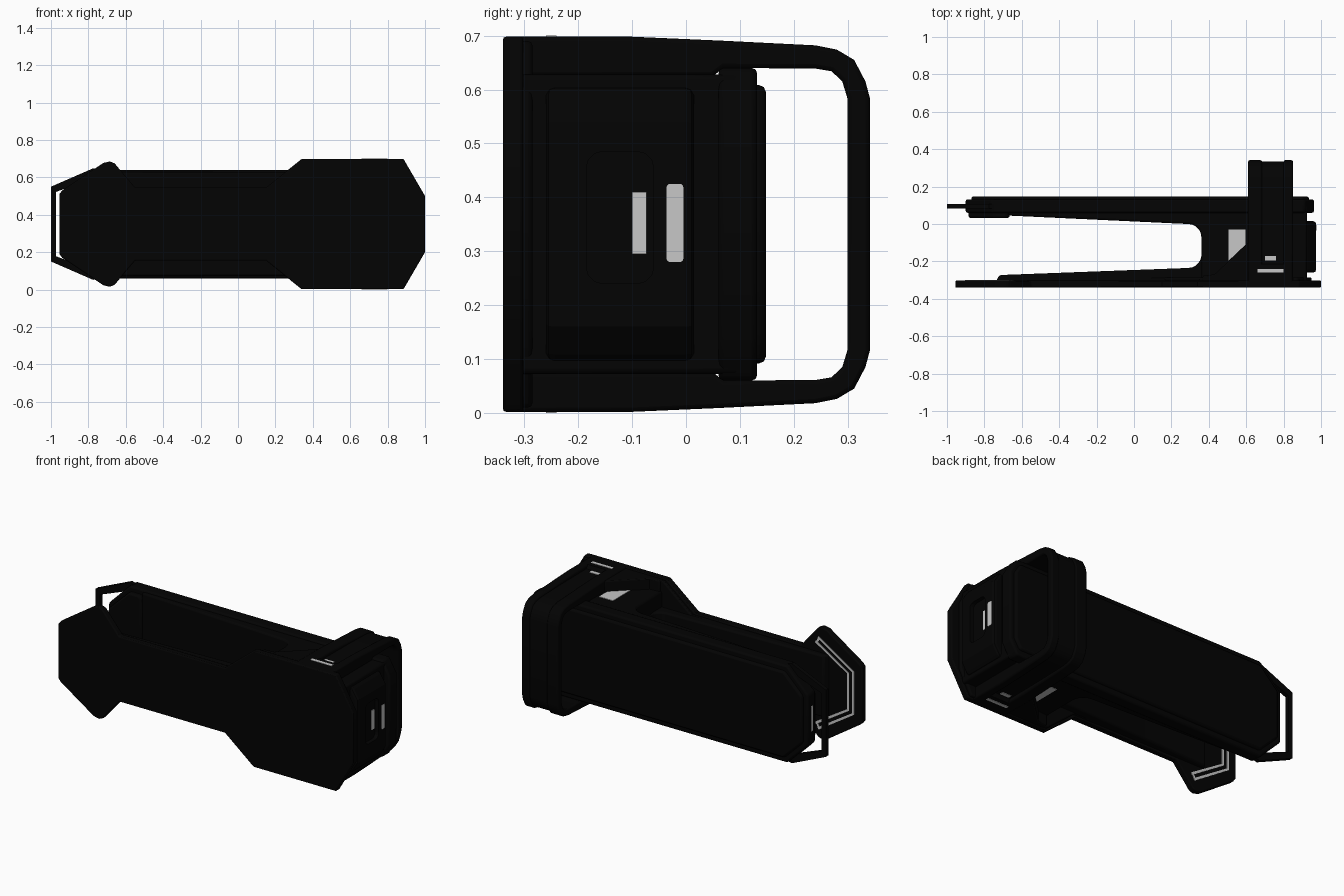
import bpy, bmesh, math

if "Cube" in bpy.data.objects:
    bpy.data.objects.remove(bpy.data.objects["Cube"])

MID = 0.35  # mirror height


def material(name, value):
    m = bpy.data.materials.new(name)
    m.diffuse_color = (value, value, value, 1)
    m.use_nodes = True
    m.node_tree.nodes["Principled BSDF"].inputs["Base Color"].default_value = m.diffuse_color
    return m


BLACK = material("matte black", 0.0009)
GREY = material("light grey", 0.57)


def prism(name, pts, axis, lo, hi, mat=BLACK, bevel=0.0, seg=2, smooth=True):
    """Extrude a 2D outline along an axis: x takes (y,z), y takes (x,z), z takes (x,y)."""
    def place(p, d):
        return {'x': (d, p[0], p[1]), 'y': (p[0], d, p[1]), 'z': (p[0], p[1], d)}[axis]
    bm = bmesh.new()
    a = [bm.verts.new(place(p, lo)) for p in pts]
    b = [bm.verts.new(place(p, hi)) for p in pts]
    bm.faces.new(a)
    bm.faces.new(b[::-1])
    n = len(pts)
    for i in range(n):
        bm.faces.new((a[i], b[i], b[(i + 1) % n], a[(i + 1) % n]))
    bmesh.ops.recalc_face_normals(bm, faces=bm.faces)
    me = bpy.data.meshes.new(name)
    bm.to_mesh(me)
    bm.free()
    me.materials.append(mat)
    ob = bpy.data.objects.new(name, me)
    bpy.context.collection.objects.link(ob)
    if bevel:
        mod = ob.modifiers.new("edge", 'BEVEL')
        mod.width = bevel
        mod.segments = seg
        mod.limit_method = 'ANGLE'
        mod.angle_limit = math.radians(40)
    if smooth:
        bpy.ops.object.select_all(action='DESELECT')
        ob.select_set(True)
        bpy.context.view_layer.objects.active = ob
        bpy.ops.object.shade_smooth_by_angle(angle=math.radians(35))
    return ob


def flip(pts):
    """Reflect points below MID, in reverse order."""
    return [(p[0], 2 * MID - p[1]) for p in reversed(pts)]


def mirrored(top):
    """Close an upper half outline with its reflection."""
    return top + flip(top)


def band(outer, inner):
    """Bracket-shaped outline; outer starts and inner ends at the open end."""
    return outer + flip(outer) + flip(inner) + inner


def rect(u0, u1, v0, v1, c=0.0):
    """Rectangle, with rounded corners when c is given."""
    if not c:
        return [(u0, v0), (u1, v0), (u1, v1), (u0, v1)]
    pts = []
    for k, (u, v) in enumerate([(u1 - c, v1 - c), (u0 + c, v1 - c),
                                (u0 + c, v0 + c), (u1 - c, v0 + c)]):
        for j in range(4):
            t = math.radians(90 * k + 30 * j)
            pts.append((u + c * math.cos(t), v + c * math.sin(t)))
    return pts


# Front plate: narrow waist with flared ends
prism("front_plate", mirrored([
    (-0.955, 0.51), (-0.94, 0.53), (-0.72, 0.677), (-0.685, 0.685), (-0.66, 0.675),
    (-0.55, 0.545), (0.15, 0.545), (0.34, 0.698), (0.885, 0.698), (1.0, 0.50)]),
    'y', -0.34, -0.302, bevel=0.006)
prism("front_plate_shoulder", mirrored([
    (-0.02, 0.535), (0.165, 0.537), (0.35, 0.69), (0.875, 0.69), (0.95, 0.55)]),
    'y', -0.31, -0.285, bevel=0.008)

# U-shaped frame: head block with a full-height back arm and a narrow front arm
arc = [(0.29 + 0.07 * math.cos(t), -0.07 + 0.07 * math.sin(t))
       for t in [math.radians(18 * i) for i in range(6)]]
arc_front = [(x, -0.235 - y) for x, y in reversed(arc)]
prism("head_and_back_arm", [(0.36, -0.31)] + arc + [
    (-0.67, 0.045), (-0.67, 0.10), (0.925, 0.10), (0.925, -0.31)],
    'z', 0.072, 0.628, bevel=0.01)
prism("front_arm", [(-0.74, -0.31), (-0.72, -0.273)] + arc_front + [(0.42, -0.17), (0.42, -0.31)],
      'z', 0.165, 0.535, bevel=0.01)

# Shoulders carrying the strap, with a diagonal edge
for name, lo, hi in (("top_shoulder", 0.60, 0.692), ("bottom_shoulder", 0.008, 0.10)):
    prism(name, [(0.36, -0.31), (0.37, -0.275), (0.43, -0.27), (0.505, -0.2), (0.61, -0.1),
                 (0.67, -0.1), (0.67, -0.31)], 'z', lo, hi, bevel=0.006)

# Back plate, raised outer panel and end pad
prism("back_plate", mirrored([
    (-0.90, 0.50), (-0.76, 0.64), (0.912, 0.64), (0.962, 0.555)]),
    'y', 0.06, 0.132, bevel=0.01)
prism("back_panel", mirrored([
    (-0.87, 0.49), (-0.75, 0.608), (0.90, 0.608), (0.935, 0.55)]),
    'y', 0.12, 0.148, bevel=0.012)
prism("end_pad", mirrored([
    (-0.885, 0.48), (-0.75, 0.61), (-0.68, 0.61), (-0.665, 0.59)]),
    'y', 0.033, 0.08, bevel=0.01)

# Thin guard loop at the open end
prism("guard_loop", band([(-0.75, 0.642), (-0.775, 0.648), (-1.0, 0.55)],
                         [(-0.972, 0.522), (-0.75, 0.608)]), 'y', 0.082, 0.106)

# Strap handle: two side rails with a sunken middle
inner = [(0.30, 0.582), (0.29, 0.615), (0.27, 0.634), (0.24, 0.639), (0.07, 0.640),
         (0.05, 0.625), (-0.315, 0.625)]
rail = [(-0.315, 0.698), (-0.10, 0.698), (0.06, 0.691), (0.24, 0.682), (0.28, 0.674),
        (0.312, 0.655), (0.333, 0.615), (0.341, 0.585)]
groove = [(-0.315, 0.698), (-0.215, 0.698), (-0.20, 0.678), (0.06, 0.676), (0.24, 0.671),
          (0.28, 0.663), (0.306, 0.647), (0.325, 0.612), (0.333, 0.585)]
prism("strap_rail_left", band(rail, inner), 'x', 0.61, 0.685, bevel=0.008)
prism("strap_rail_right", band(rail, inner), 'x', 0.80, 0.85, bevel=0.008)
prism("strap_middle", band(groove, inner), 'x', 0.67, 0.81)

# End cap: raised panel with chamfered ends and a recessed grip
cap = prism("end_cap", mirrored([(0.90, 0.605), (0.933, 0.605), (0.974, 0.54)]), 'y',
            -0.26, 0.015, bevel=0.016, smooth=False)
cutter = prism("grip_cutter", rect(-0.185, -0.06, 0.24, 0.485, 0.03), 'x', 0.95, 1.1, smooth=False)
cutter.hide_render = True
cutter.hide_viewport = True
cut = cap.modifiers.new("recess", 'BOOLEAN')
cut.operation = 'DIFFERENCE'
cut.object = cutter

# Pale marks on the end cap and on the free end of the back plate
prism("end_mark_inner", rect(-0.10, -0.073, 0.295, 0.41), 'x', 0.946, 0.954, GREY)
prism("end_mark_outer", rect(-0.036, -0.005, 0.28, 0.425, 0.006), 'x', 0.969, 0.976, GREY)
prism("tip_mark", rect(0.09, 0.103, 0.275, 0.425), 'x', -0.903, -0.897, GREY)

# Pale marks on top and underside
for side, s in (("top", 1), ("bottom", -1)):
    def slab(name, pts, h):
        a, b = MID + s * (h - 0.004), MID + s * h
        prism(side + name, pts, 'z', min(a, b), max(a, b), GREY)
    slab("_corner_mark", [(0.505, -0.03), (0.505, -0.197), (0.597, -0.11), (0.597, -0.03)], 0.281)
    slab("_short_mark", rect(0.70, 0.76, -0.195, -0.17), 0.33)
    slab("_long_mark", rect(0.66, 0.80, -0.26, -0.24), MID)

# Pale outline inside the flared end of the front plate: two lines joined at the tips
W = 0.013
for name, d in (("outer_line", 0.0), ("inner_line", 0.034)):
    a = [(-0.668 + d * 0.5, 0.630 - d * 0.85), (-0.903 + d, 0.479 - d * 0.45)]
    b = [(-0.903 + d + W, 0.479 - d * 0.45 - W * 0.45), (-0.668 + d * 0.5 + W * 0.5, 0.630 - d * 0.85 - W)]
    prism(name, band(a, b), 'y', -0.304, -0.299, GREY)
tip = [(-0.680, 0.622), (-0.661, 0.586), (-0.649, 0.588), (-0.668, 0.630)]
prism("line_tip_top", tip, 'y', -0.304, -0.2995, GREY)
prism("line_tip_bottom", flip(tip), 'y', -0.304, -0.2995, GREY)
